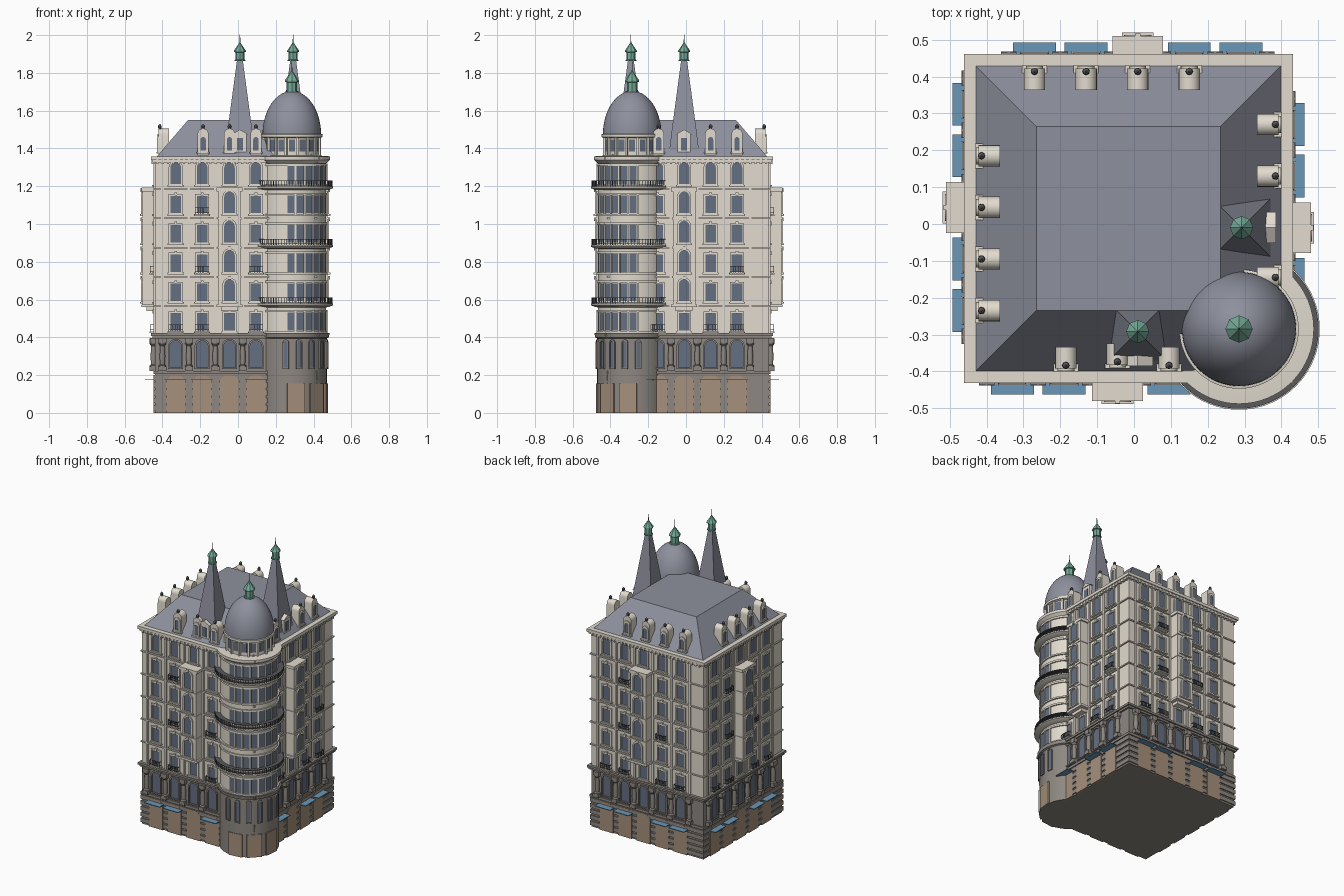
import bpy, bmesh
from math import pi, sin, cos, radians
from mathutils import Matrix, Vector

if "Cube" in bpy.data.objects:
    bpy.data.objects.remove(bpy.data.objects["Cube"])

CREAM, DARK, ROOF = (.76, .71, .62, 1), (.27, .245, .22, 1), (.27, .28, .34, 1)
GLASS, BROWN, BLUE = (.13, .16, .22, 1), (.38, .28, .2, 1), (.14, .31, .48, 1)
GREEN, IRON = (.18, .42, .32, 1), (.1, .1, .11, 1)
parts, mats = {}, {}


def mesh(name, col):
    return parts.setdefault(name, (bmesh.new(), col))[0]


def loft(name, col, loops, closed=True, cap=True):
    """Skin a list of equal-length vertex loops."""
    bm = mesh(name, col)
    vs = [[bm.verts.new(p) for p in l] for l in loops]
    n = len(vs[0])
    for a, b in zip(vs, vs[1:]):
        for i in range(n):
            bm.faces.new((a[i], a[(i + 1) % n], b[(i + 1) % n], b[i]))
    if cap:
        bm.faces.new(vs[0])
        bm.faces.new(vs[-1])
    elif closed:
        for i in range(n):
            a, b = vs[-1], vs[0]
            bm.faces.new((a[i], a[(i + 1) % n], b[(i + 1) % n], b[i]))


class Face:
    """A wall plane: u along it, z up, d outwards."""
    def __init__(self, angle, dist, cx=0, cy=0):
        self.m, self.D = Matrix.Translation((cx, cy, 0)) @ Matrix.Rotation(radians(angle), 4, 'Z'), dist

    def at(self, u, z, d):
        return self.m @ Vector((u, -self.D - d, z))

    def prism(self, name, col, pts, d0, d1):
        loft(name, col, [[self.at(u, z, d) for u, z in pts] for d in (d0, d1)])

    def box(self, name, col, u, w, z0, z1, d0, d1):
        self.prism(name, col, arch(u, w, z0, z1, False), d0, d1)

    def frame(self, name, col, outer, inner, d0, d1):
        loft(name, col, [[self.at(u, z, d) for u, z in p] for p, d in
                         ((outer, d0), (outer, d1), (inner, d1), (inner, d0))], cap=False)


def arch(u, w, z0, z1, curved=True):
    h = w / 2
    if not curved:
        return [(u - h, z0), (u + h, z0), (u + h, z1), (u - h, z1)]
    return [(u - h, z0), (u + h, z0)] + [(u + h * cos(pi * i / 10), z1 - h + h * sin(pi * i / 10)) for i in range(11)]


def lathe(name, col, cx, cy, prof, seg=64, turn=0):
    loft(name, col, [[(cx + r * cos(2 * pi * i / seg + turn), cy + r * sin(2 * pi * i / seg + turn), z)
                      for i in range(seg)] for r, z in prof])


def block(name, col, x0, x1, y0, y1, z0, z1, inset=0):
    f = lambda s, z: [(x0 + s, y0 + s, z), (x1 - s, y0 + s, z), (x1 - s, y1 - s, z), (x0 + s, y1 - s, z)]
    loft(name, col, [f(0, z0), f(inset, z1)])


def window(F, u, w, z0, z1, d, curved):
    F.prism('window_panes', GLASS, arch(u, w, z0, z1, curved), d - .01, d + .002)
    F.frame('window_frames', CREAM, arch(u, w + .018, z0 - .008, z1 + .009, curved),
            arch(u, w, z0, z1, curved), d - .005, d + .008)
    F.box('window_sills', CREAM, u, w + .03, z0 - .014, z0 - .005, d - .005, d + .014)
    F.box('keystones', CREAM, u, .014, z1 - .002, z1 + .018, d, d + .012)


def railing(F, u, w, z, d0, d1):
    F.box('balcony_slabs', CREAM, u, w + .006, z - .008, z, d0, d1 + .003)
    for zz in (z + .008, z + .034):
        F.box('balcony_rails', IRON, u, w, zz, zz + .003, d1 - .003, d1)
        for s in (-1, 1):
            F.box('balcony_rails', IRON, u + s * w / 2, .003, zz, zz + .003, d0, d1)
    for i in range(9):
        F.box('balcony_rails', IRON, u - w / 2 + w * i / 8, .002, z, z + .036, d1 - .003, d1)


def dormer(F, u, d=-.018, w=.058, top=1.505):
    F.prism('dormers', CREAM, arch(u, w, 1.35, top), d - .058, d)
    F.prism('dormer_panes', GLASS, arch(u, w * .5, 1.39, top - .045), d - .01, d + .002)
    F.frame('dormer_frames', CREAM, arch(u, w * .8, 1.38, top - .03), arch(u, w * .5, 1.39, top - .045), d - .01, d + .007)
    F.box('dormer_frames', CREAM, u, w + .01, 1.372, 1.38, d - .03, d + .01)
    c = F.at(u, 0, d - .008)
    lathe('dormer_finials', IRON, c.x, c.y, [(.004, top - .01), (.01, top + .008), (.009, top + .016), (.002, top + .024)], 8)


# main block, base and cornices
block('base', DARK, -.44, .41, -.41, .44, 0, .41)
block('walls', CREAM, -.44, .41, -.41, .44, .41, 1.34)
for z0, z1, o, col in ((.205, .222, .008, DARK), (.395, .408, .012, DARK), (.408, .422, .02, DARK),
                       (1.325, 1.338, .012, CREAM), (1.338, 1.358, .021, CREAM)):
    block('base_ledges' if col is DARK else 'cornice', col, -.44 - o, .41 + o, -.41 - o, .44 + o, z0, z1)
for f in range(1, 6):
    z = .41 + .155 * f
    block('string_courses', CREAM, -.448, .418, -.418, .448, z - .004, z + .004)
for k in range(5):
    block('base_rustication', DARK, -.447, .417, -.417, .447, .012 + .04 * k, .04 + .04 * k)
block('roof', ROOF, -.43, .40, -.40, .43, 1.357, 1.55, .165)

# four facades: angle, wall distance, window columns, bay column, dormer columns, wall extent
facades = [
    (0, .41, (-.33, -.19, -.045, .095), -.045, (-.185, .095), (-.44, .14)),
    (90, .41, (-.15, -.01, .13, .27), -.01, (-.145, .13, .27), (-.15, .44)),
    (180, .44, (-.29, -.15, -.01, .13, .27), -.01, (-.15, -.01, .13, .27), (-.41, .44)),
    (270, .44, (-.325, -.185, -.045, .095, .235), -.045, (-.185, -.045, .095, .235), (-.44, .41))]
for ang, dist, cols, bay, dorms, (lo, hi) in facades:
    F = Face(ang, dist)
    for ci, u in enumerate(cols):
        # shopfronts, awnings and mezzanine windows
        F.prism('shopfronts', BROWN, [(u - .052, 0), (u + .052, 0), (u + .052, .175), (u + .025, .198),
                                      (u - .025, .198), (u - .052, .175)], -.01, .0085)
        if u != bay:
            F.box('awnings', BLUE, u, .116, .173, .178, 0, .052)
        F.prism('window_panes', GLASS, arch(u, .062, .24, .382), -.01, .002)
        F.frame('mezzanine_frames', DARK, arch(u, .08, .232, .392), arch(u, .062, .24, .382), -.005, .01)
        # upper floors
        for f in range(6):
            z = .437 + .155 * f
            on_bay = u == bay and 1 <= f <= 4
            curved = f == 5 or on_bay
            window(F, u, .056, z, z + (.115 if curved else .092), .065 if on_bay else 0, curved)
            if u != bay and (f == 0 or (f == 2 and ci % 2) or (f == 4 and ci == 1)):
                railing(F, u, .072, z - .006, 0, .026)
    # bay projection
    F.box('bays', CREAM, bay, .118, .56, 1.175, -.01, .065)
    F.box('bays', CREAM, bay, .09, .54, .562, -.01, .045)
    for z0, z1 in ((.56, .575), (1.172, 1.192)):
        F.box('bay_ledges', CREAM, bay, .138, z0, z1, -.01, .07)
    for f in range(2, 5):
        F.box('bay_ledges', CREAM, bay, .126, .405 + .155 * f, .415 + .155 * f, 0, .07)
    # pilasters above, half columns below
    for u in [cols[0] - .07] + [c + .07 for c in cols]:
        if lo + .01 < u < hi - .01:
            F.box('pilasters', CREAM, u, .014, .42, 1.33, -.005, .007)
            c = F.at(u, 0, .008)
            lathe('half_columns', DARK, c.x, c.y, [(.02, .222), (.02, .25), (.013, .256), (.015, .3), (.012, .355),
                                                   (.02, .365), (.02, .395)], 16)
            F.box('pedestals', DARK, u, .042, .222, .245, 0, .028)
            F.box('pedestals', DARK, u, .042, .37, .397, 0, .026)
    # cornice brackets and dormers
    n = int((hi - lo) / .028)
    for i in range(n):
        F.box('cornice_brackets', CREAM, lo + .014 + i * .028, .012, 1.318, 1.338, 0, .017)
    for u in dorms:
        dormer(F, u)
dormer(Face(0, .41), -.045, -.028)

# corner tower
cx, cy = .285, -.285
lathe('tower_base', DARK, cx, cy, [(.185, 0), (.185, .395), (.196, .4), (.2, .422), (.18, .422)])
lathe('tower_wall', CREAM, cx, cy, [(.18, .415), (.18, 1.32), (.192, 1.33), (.203, 1.34), (.203, 1.358), (.15, 1.362)])
for f in range(6):
    z = .437 + .155 * f
    for r0, z0, z1 in ((.19, z - .014, z - .004), (.188, z + .096, z + .108)):
        lathe('tower_bands', CREAM, cx, cy, [(.17, z0), (r0, z0), (r0, z1), (.17, z1)])
    for i in range(7):
        T = Face(45 + (i - 3) * 15.5, .18, cx, cy)
        T.box('tower_windows', GLASS, 0, .038, z, z + .094, -.01, .002)
        T.box('tower_mullions', CREAM, .0243, .008, z - .006, z + .1, -.01, .007)
    if f in (1, 3, 5):
        zb = z - .022
        lathe('tower_balconies', CREAM, cx, cy, [(.17, zb - .012), (.195, zb - .01), (.219, zb), (.219, zb + .008), (.17, zb + .008)])
        for zr in (zb + .014, zb + .038):
            lathe('tower_rails', IRON, cx, cy, [(.212, zr), (.216, zr), (.216, zr + .003), (.212, zr + .003), (.212, zr)])
        for i in range(51):
            Face(-55 + i * 4, .214, cx, cy).box('tower_balusters', IRON, 0, .0025, zb + .006, zb + .04, -.001, .0015)
for i in range(3):
    Face(45 + (i - 1) * 38, .185, cx, cy).box('tower_doors', BROWN, 0, .095, 0, .155, -.02, .003)
for i in range(6):
    T = Face(45 + (i - 2.5) * 22, .185, cx, cy)
    T.prism('tower_slits', GLASS, arch(0, .022, .24, .38), -.01, .0025)
    T.frame('tower_slit_frames', DARK, arch(0, .034, .232, .388), arch(0, .022, .24, .38), -.005, .008)

# drum, dome and lantern
lathe('drum', CREAM, cx, cy, [(.145, 1.35), (.145, 1.455), (.162, 1.46), (.162, 1.475), (.15, 1.478)])
for i in range(16):
    T = Face(i * 22.5, .145, cx, cy)
    T.box('drum_windows', GLASS, 0, .032, 1.385, 1.447, -.01, .002)
    T.box('drum_piers', CREAM, .0285, .012, 1.36, 1.458, -.01, .009)
lathe('dome', ROOF, cx, cy, [(.155 * cos(a), 1.472 + .232 * sin(a)) for a in [radians(5 * i) for i in range(18)]])


def lantern(x, y, z, s):
    lathe('lanterns', GREEN, x, y, [(r * s, z + h * s) for r, h in
          ((.034, 0), (.034, .008), (.028, .01), (.028, .055), (.037, .058), (.037, .066), (.02, .09), (.004, .115))], 8)
    lathe('finial_rods', IRON, x, y, [(.003, z + .1 * s), (.0015, z + .165 * s)], 6)


lantern(cx, cy, 1.695, 1)

# two square spires rising through the roof
for F, u, x, y in ((Face(0, .41), .01, .01, -.292), (Face(90, .41), -.01, .292, -.01)):
    lathe('spires', ROOF, x, y, [(.08 * 2 ** .5, 1.375), (.066 * 2 ** .5, 1.49), (.015 * 2 ** .5, 1.87)], 4, pi / 4)
    block('spire_curbs', CREAM, x - .085, x + .085, y - .085, y + .085, 1.35, 1.378)
    F.box('spire_dormers', CREAM, u, .07, 1.36, 1.475, -.09, -.03)
    F.prism('spire_dormers', CREAM, [(u - .042, 1.475), (u + .042, 1.475), (u, 1.5)], -.09, -.025)
    F.box('spire_panes', GLASS, u, .032, 1.39, 1.455, -.04, -.028)
    lantern(x, y, 1.862, .85)

# turn the collected meshes into objects
for name, (bm, col) in parts.items():
    bmesh.ops.recalc_face_normals(bm, faces=bm.faces)
    me = bpy.data.meshes.new(name)
    bm.to_mesh(me)
    bm.free()
    if col not in mats:
        mats[col] = bpy.data.materials.new('paint_%d' % len(mats))
        mats[col].diffuse_color = col
    me.materials.append(mats[col])
    ob = bpy.data.objects.new(name, me)
    bpy.context.collection.objects.link(ob)
    bpy.ops.object.select_all(action='DESELECT')
    ob.select_set(True)
    bpy.context.view_layer.objects.active = ob
    bpy.ops.object.shade_smooth_by_angle(angle=radians(30))

for m in bpy.data.materials:
    if m.users and not m.is_grease_pencil:
        m.use_nodes = True
        m.node_tree.nodes["Principled BSDF"].inputs["Base Color"].default_value = m.diffuse_color
